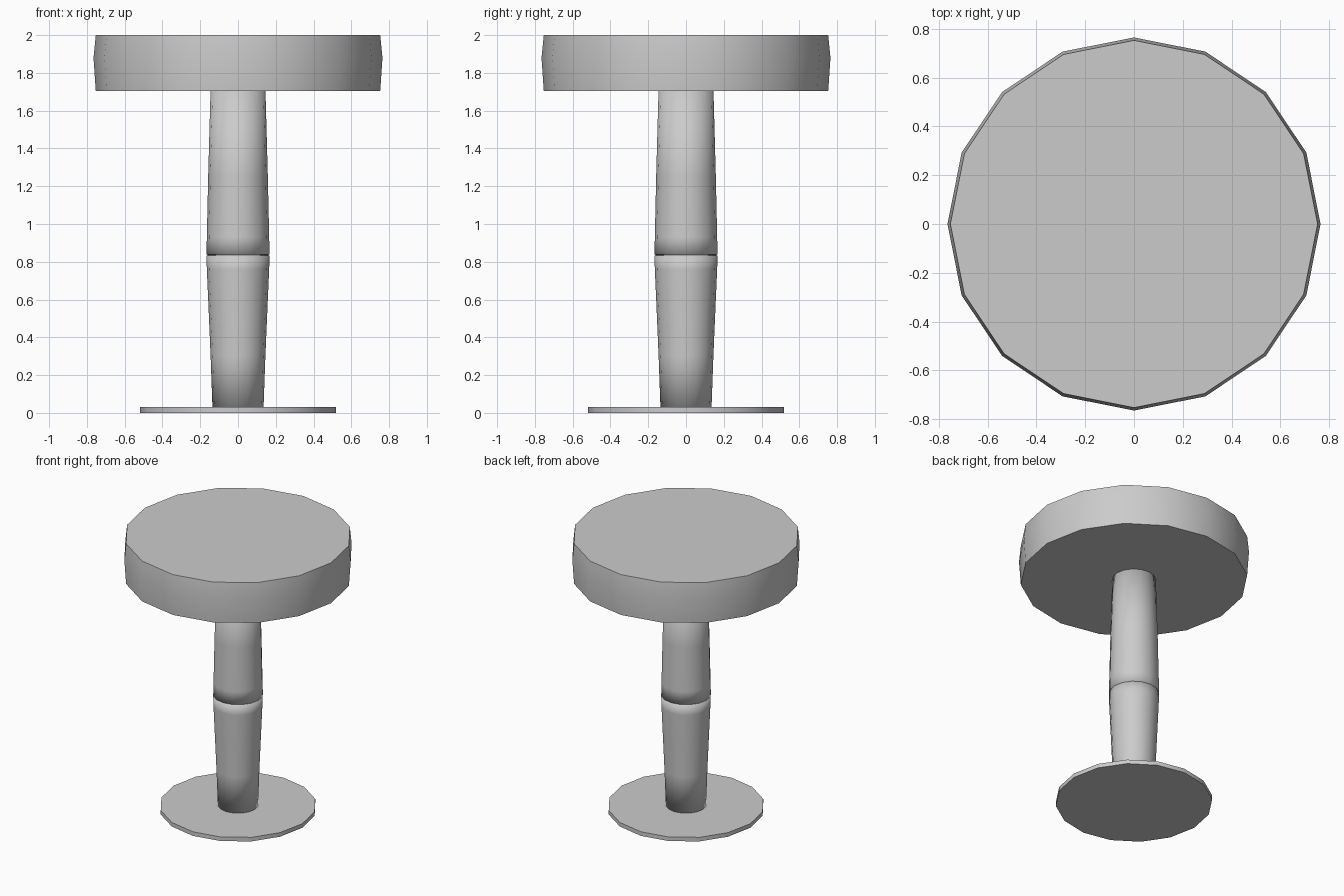
import bpy, bmesh
from math import cos, sin, pi, radians

SIDES = 16

cube = bpy.data.objects.get("Cube")
if cube:
    bpy.data.objects.remove(cube, do_unlink=True)

grey = bpy.data.materials.new("plain grey")
grey.use_nodes = True
grey.diffuse_color = (0.6, 0.6, 0.6, 1)
grey.node_tree.nodes["Principled BSDF"].inputs["Base Color"].default_value = grey.diffuse_color


def lathe(name, profile, sharp_angle):
    """Turn (radius, z) points around the z axis and cap both ends."""
    bm = bmesh.new()
    rings = []
    for r, z in profile:
        angles = [2 * pi * i / SIDES for i in range(SIDES)]
        rings.append([bm.verts.new((r * cos(a), r * sin(a), z)) for a in angles])
    for low, high in zip(rings, rings[1:]):
        for i in range(SIDES):
            j = (i + 1) % SIDES
            bm.faces.new((low[i], low[j], high[j], high[i]))
    bm.faces.new(rings[0][::-1])
    bm.faces.new(rings[-1])
    mesh = bpy.data.meshes.new(name)
    bm.to_mesh(mesh)
    bm.free()
    mesh.materials.append(grey)
    obj = bpy.data.objects.new(name, mesh)
    bpy.context.collection.objects.link(obj)
    bpy.ops.object.select_all(action="DESELECT")
    obj.select_set(True)
    bpy.context.view_layer.objects.active = obj
    bpy.ops.object.shade_smooth_by_angle(angle=radians(sharp_angle))
    return obj


# Thin foot plate
lathe("base_plate", [(0.52, 0), (0.52, 0.03)], 30)

# Column, widest at the middle, with a soft narrow joint groove
lathe("column", [(0.135, 0.02), (0.145, 0.3), (0.157, 0.58), (0.165, 0.76),
                 (0.167, 0.834), (0.15, 0.836), (0.167, 0.838),
                 (0.165, 0.93), (0.158, 1.25), (0.145, 1.72)], 100)

# Thick cushion with slightly bulging sides
lathe("seat", [(0.753, 1.705), (0.765, 1.88), (0.753, 2.0)], 30)
